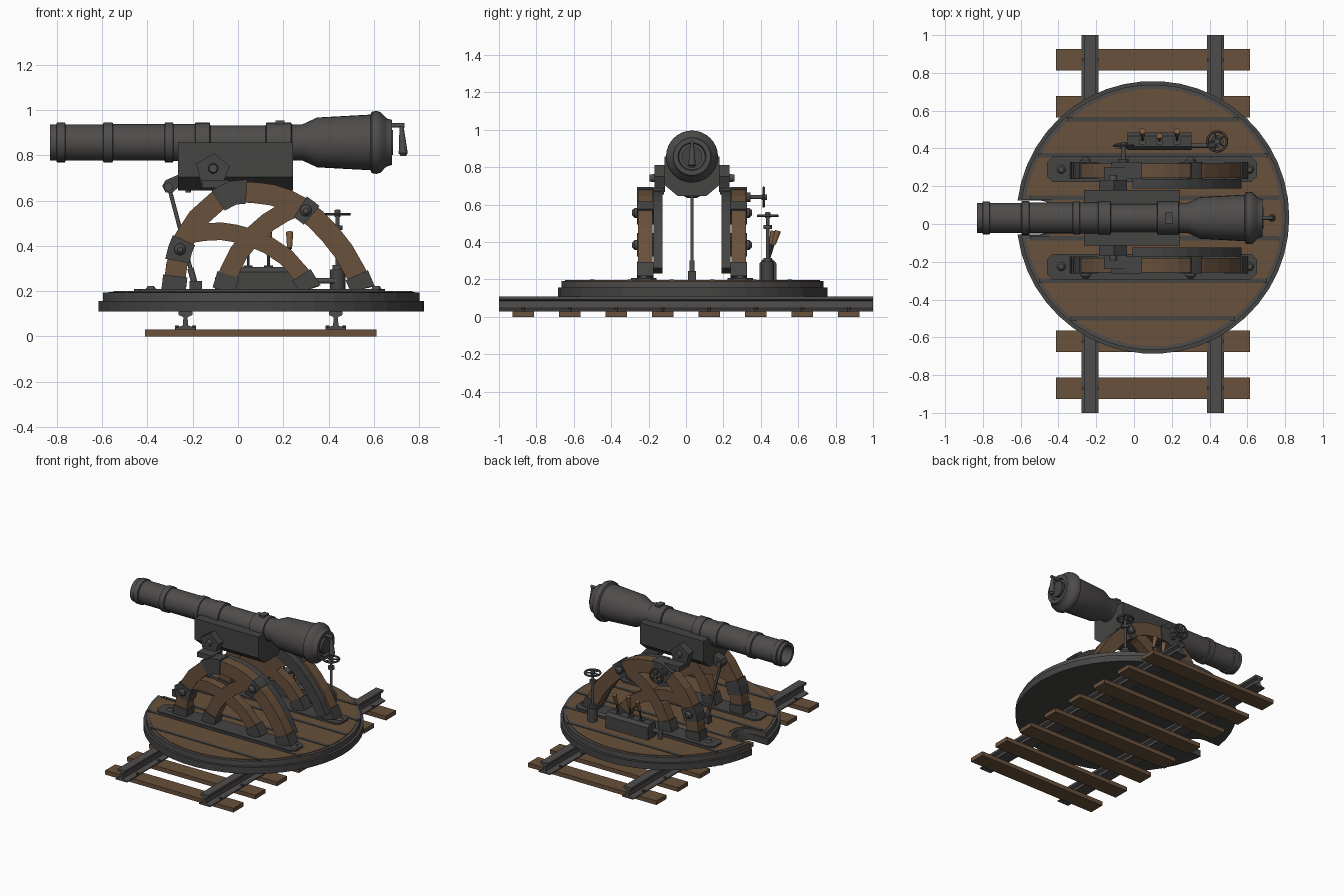
import bpy, bmesh, math
from mathutils import Vector

if "Cube" in bpy.data.objects:
    bpy.data.objects.remove(bpy.data.objects["Cube"])

CY = 0.032           # y of the gun centre line
PX, PY = 0.1, 0.035  # turntable centre


def mat(name, c):
    m = bpy.data.materials.new(name)
    m.diffuse_color = (*c, 1)
    m.use_nodes = True
    m.node_tree.nodes["Principled BSDF"].inputs["Base Color"].default_value = m.diffuse_color
    return m


IRON = mat("iron", (0.078, 0.073, 0.071))
DARK = mat("dark_iron", (0.058, 0.058, 0.057))
WOOD = mat("wood", (0.140, 0.082, 0.044))
GRIP = mat("grip_wood", (0.19, 0.105, 0.05))


def finish(name, bm, m, smooth=False):
    bmesh.ops.recalc_face_normals(bm, faces=bm.faces)
    me = bpy.data.meshes.new(name)
    bm.to_mesh(me)
    bm.free()
    ob = bpy.data.objects.new(name, me)
    bpy.context.collection.objects.link(ob)
    me.materials.append(m)
    if smooth:
        bpy.ops.object.select_all(action='DESELECT')
        ob.select_set(True)
        bpy.context.view_layer.objects.active = ob
        bpy.ops.object.shade_smooth_by_angle(angle=math.radians(35))
    return ob


def prism(name, pts, vec, m):
    """Extrude a polygon of 3D points along vec."""
    bm = bmesh.new()
    f = bm.faces.new([bm.verts.new(p) for p in pts])
    r = bmesh.ops.extrude_face_region(bm, geom=[f])
    bmesh.ops.translate(bm, vec=vec, verts=[v for v in r["geom"] if isinstance(v, bmesh.types.BMVert)])
    return finish(name, bm, m)


def box(name, x0, x1, y0, y1, z0, z1, m):
    return prism(name, [(x0, y0, z0), (x1, y0, z0), (x1, y1, z0), (x0, y1, z0)], (0, 0, z1 - z0), m)


def rod(name, a, b, r, m, r2=None, n=12):
    a, b = Vector(a), Vector(b)
    d = b - a
    bm = bmesh.new()
    bmesh.ops.create_cone(bm, cap_ends=True, segments=n, radius1=r, radius2=r if r2 is None else r2, depth=d.length)
    M = d.to_track_quat('Z', 'Y').to_matrix().to_4x4()
    M.translation = (a + b) / 2
    bmesh.ops.transform(bm, matrix=M, verts=bm.verts)
    return finish(name, bm, m, True)


def lathe_x(name, prof, y, z, n, m):
    bm = bmesh.new()
    vs = [bm.verts.new((x, y, z + r)) for x, r in prof]
    es = [bm.edges.new(p) for p in zip(vs, vs[1:])]
    bmesh.ops.spin(bm, geom=vs + es, cent=(0, y, z), axis=(1, 0, 0), angle=2 * math.pi, steps=n)
    bmesh.ops.remove_doubles(bm, verts=bm.verts, dist=0.0005)
    return finish(name, bm, m, True)


def spline(pts, t):
    i = min(int(t), len(pts) - 2)
    u = t - i
    p = [Vector(pts[max(0, min(len(pts) - 1, k))]) for k in (i - 1, i, i + 1, i + 2)]
    return 0.5 * (2 * p[1] + (p[2] - p[0]) * u + (2 * p[0] - 5 * p[1] + 4 * p[2] - p[3]) * u * u
                  + (3 * p[1] - p[0] - 3 * p[2] + p[3]) * u ** 3)


def beam(name, pts, w, s, o0, o1, t0, t1, m):
    """Curved timber in the xz plane, from offset o0 to o1 on side s."""
    n = max(2, round((t1 - t0) * 1.6))
    up, low = [], []
    for k in range(n + 1):
        t = t0 + (t1 - t0) * k / n
        c = spline(pts, t)
        d = (spline(pts, min(t + .05, len(pts) - 1)) - spline(pts, max(t - .05, 0))).normalized()
        q = Vector((-d.y, d.x)) * w / 2
        for lst, p in ((up, c + q), (low, c - q)):
            lst.append((p.x, CY + s * o0, max(p.y, .2)))
    prism(name, up + low[::-1], (0, s * (o1 - o0), 0), m)


def wheel(name, c, axis, r, m):
    c, axis = Vector(c), Vector(axis)
    q = axis.to_track_quat('Z', 'Y')
    bpy.ops.mesh.primitive_torus_add(location=c, rotation=q.to_euler(), major_radius=r, minor_radius=.007,
                                     major_segments=20, minor_segments=6)
    bpy.context.object.name = name
    bpy.context.object.data.materials.append(m)
    for k in range(5):
        a = k * 2 * math.pi / 5
        rod(name + "_spoke", c, c + q @ Vector((math.cos(a) * r, math.sin(a) * r, 0)), .005, m, n=6)
    rod(name + "_hub", c - axis * .012, c + axis * .018, .014, m)


# Track: sleepers, I-section rails, bolts
ys = [-.87 + i * 1.74 / 7 for i in range(8)]
for y in ys:
    box("sleeper", -.412, .613, y - .057, y + .057, 0, .03, WOOD)
half = [(.045, .03), (.045, .037), (.012, .048), (.009, .085), (.03, .094), (.03, .11)]
for x in (-.232, .432):
    sec = [(x + a, -1, z) for a, z in half] + [(x - a, -1, z) for a, z in half[::-1]]
    prism("rail", sec, (0, 2, 0), IRON)
    for y in ys:
        for s in (-1, 1):
            rod("rail_bolt", (x + s * .037, y, .03), (x + s * .037, y, .049), .01, DARK, n=6)


# Turntable with a rounded notch under the muzzle
def disc(name, r, w, z0, z1, m, tip=-.41):
    a = math.asin(w / r)
    pts = [(PX - r * math.cos(a + (2 * math.pi - 2 * a) * k / 44),
            PY + r * math.sin(a + (2 * math.pi - 2 * a) * k / 44), z0) for k in range(45)]
    pts += [(tip - w + w * math.sin(math.pi * k / 8), PY - w * math.cos(math.pi * k / 8), z0) for k in range(9)]
    prism(name, pts, (0, 0, z1 - z0), m)


disc("turntable_base", .722, .09, .11, .157, DARK)
disc("turntable_rim", .703, .095, .157, .193, IRON)
disc("deck_planks", .682, .115, .193, .197, WOOD, -.39)
for y in (.555, .365, -.3, -.5):
    h = math.sqrt(.69 ** 2 - (y - PY) ** 2)
    box("deck_strip", PX - h, PX + h, y - .012, y + .012, .19, .201, DARK)
for y in (.14, -.075):
    box("deck_strip", -.55, .77, y - .012, y + .012, .19, .201, DARK)

# Carriage sides: curved timbers with iron shoes and joints, mirrored about the gun line
MAIN = [(-.285, .2), (-.255, .385), (-.17, .53), (-.03, .632), (.1, .632), (.2, .61), (.3, .555), (.4, .46),
        (.49, .34), (.555, .2)]
LOW = [(-.22, .45), (-.1, .465), (0, .452), (.12, .41), (.24, .325), (.325, .2)]
DIAG = [(-.065, .2), (-.02, .33), (.06, .44), (.17, .53), (.27, .575)]
for s in (-1, 1):
    prism("carriage_base_plate", [(x, CY + s * o, .195) for x, o in
          ((-.46, .22), (-.43, .19), (.62, .19), (.65, .22), (.65, .295), (.62, .325), (-.43, .325), (-.46, .295))],
          (0, 0, .014), DARK)
    beam("main_arch", MAIN, .093, s, .212, .288, 0, 9, WOOD)
    beam("lower_brace", LOW, .078, s, .218, .282, 0, 5, WOOD)
    beam("diagonal_brace", DIAG, .085, s, .216, .284, 0, 4, WOOD)
    for t0, t1 in ((0, .42), (.73, 1.25), (2.6, 3.5), (5.75, 6.25), (8.45, 9)):
        beam("arch_joint", MAIN, .108, s, .205, .295, t0, t1, DARK)
    beam("brace_shoe", LOW, .095, s, .21, .29, 4.4, 5, DARK)
    beam("brace_shoe", DIAG, .1, s, .21, .29, 0, .6, DARK)
    beam("inner_iron_arc", MAIN, .075, s, .157, .205, 3.2, 8.6, DARK)
    for x, z in ((-.256, .384), (.3, .556)):
        rod("joint_bolt", (x, CY + s * .29, z), (x, CY + s * .308, z), .027, IRON, .027, 16)
        rod("joint_bolt_head", (x, CY + s * .308, z), (x, CY + s * .322, z), .025, IRON, .012, 16)
    for x in (-.385, .612):
        rod("base_bolt", (x, CY + s * .257, .205), (x, CY + s * .257, .222), .026, IRON, .014)
    # trunnion plate and bolts
    pent = [(-.112 + .078 * math.cos(k * 1.2566 + 1.5), CY + s * .145, .733 + .078 * math.sin(k * 1.2566 + 1.5))
            for k in range(5)]
    prism("trunnion_plate", pent, (0, s * .055, 0), DARK)
    box("trunnion_bracket", -.16, -.04, CY + s * .15, CY + s * .27, .655, .69, DARK)
    rod("trunnion_bolt", (-.11, CY + s * .19, .742), (-.11, CY + s * .228, .742), .024, IRON, .018, 16)
    rod("trunnion_pin", (-.125, CY + s * .19, .672), (-.125, CY + s * .212, .672), .019, IRON)

# Cradle
sec = [(-.147, .857), (-.147, .705), (-.075, .645), (.075, .645), (.147, .705), (.147, .857)]
prism("cradle", [(-.265, CY + a, z) for a, z in sec], (.508, 0, 0), DARK)

# Elevating strut under the cradle nose
prism("strut_ear", [(-.335, CY - .03, .665), (-.32, CY - .03, .635), (-.29, CY - .03, .635), (-.25, CY - .03, .67),
                    (-.25, CY - .03, .72), (-.32, CY - .03, .69)], (0, .06, 0), DARK)
rod("strut_pin", (-.308, CY - .04, .66), (-.308, CY + .04, .66), .02, IRON)
rod("elevating_strut", (-.305, CY, .66), (-.19, CY, .225), .009, IRON)
rod("strut_sleeve", (-.21, CY, .3), (-.188, CY, .22), .014, IRON)
box("strut_foot", -.215, -.16, CY - .022, CY + .022, .195, .245, DARK)

# Barrel with open bore, rings and flared breech
lathe_x("barrel", [(-.6, 0), (-.6, .058), (-.83, .06), (-.83, .08), (-.803, .08), (-.8, .088), (-.765, .088),
                   (-.762, .08), (-.597, .08), (-.594, .089), (-.555, .089), (-.552, .081), (-.325, .081),
                   (-.322, .088), (-.288, .088), (-.285, .082), (-.19, .082), (-.188, .087), (-.125, .087),
                   (-.122, .075), (.122, .075), (.125, .087), (.235, .087), (.238, .079), (.285, .08),
                   (.35, .11), (.585, .123), (.592, .136), (.612, .139), (.63, .134), (.65, .112), (.66, .105),
                   (.68, .1), (.68, .075), (.665, .07), (.665, 0)], CY, .857, 32, IRON)
box("barrel_lug", .165, .205, CY - .03, CY + .03, .93, .953, IRON)
for x in (-.22, 0, .2):
    rod("cradle_drain", (x, CY, .65), (x, CY, .635), .012, DARK)

# Breech latch and hanging handle
rod("breech_plate", (.66, CY, .857), (.685, CY, .857), .055, DARK, n=24)
rod("latch_arm", (.66, CY, .932), (.735, CY, .932), .01, IRON)
rod("latch_handle", (.722, CY, .938), (.73, CY, .81), .008, IRON, .02)
rod("latch_knob", (.73, CY, .81), (.73, CY, .798), .02, IRON, .012)

# Lever box on the back side of the deck
box("lever_box", -.035, .305, .392, .484, .195, .285, DARK)
prism("lever_box_lid", [(-.035, .392, .285), (-.035, .484, .285), (-.035, .465, .306), (-.035, .41, .306)],
      (.34, 0, 0), DARK)
for x, dy in ((.045, .055), (.135, .03), (.228, .055)):
    a, b = Vector((x, .437, .29)), Vector((x, .437 + dy, .46))
    rod("lever_slot", (x, .437, .3), (x, .437, .314), .02, IRON)
    rod("lever", a, b, .006, IRON, n=8)
    rod("lever_grip", a.lerp(b, .58), b, .011, GRIP, .016)
rod("box_pipe", (.3, .415, .245), (.44, .415, .245), .012, IRON)
rod("box_pipe", (-.085, .415, .245), (-.03, .415, .245), .014, IRON)
rod("pipe_elbow", (-.085, .415, .195), (-.085, .415, .26), .016, IRON)

# Traversing wheel on its pedestal
rod("pedestal", (.44, .437, .195), (.44, .437, .295), .034, DARK, n=16)
rod("pedestal_cap", (.44, .437, .295), (.44, .437, .315), .022, IRON)
rod("wheel_post", (.44, .437, .3), (.44, .437, .56), .009, IRON)
rod("post_collar", (.44, .437, .47), (.44, .437, .49), .022, IRON)
wheel("traverse_wheel", (.44, .437, .54), (0, 0, 1), .052, IRON)

# Elevation wheel on the back arch
rod("elevation_shaft", (-.055, .3, .64), (-.055, .43, .64), .011, IRON)
rod("shaft_flange", (-.055, .32, .64), (-.055, .345, .64), .026, DARK)
wheel("elevation_wheel", (-.055, .415, .64), (0, 1, 0), .05, IRON)
